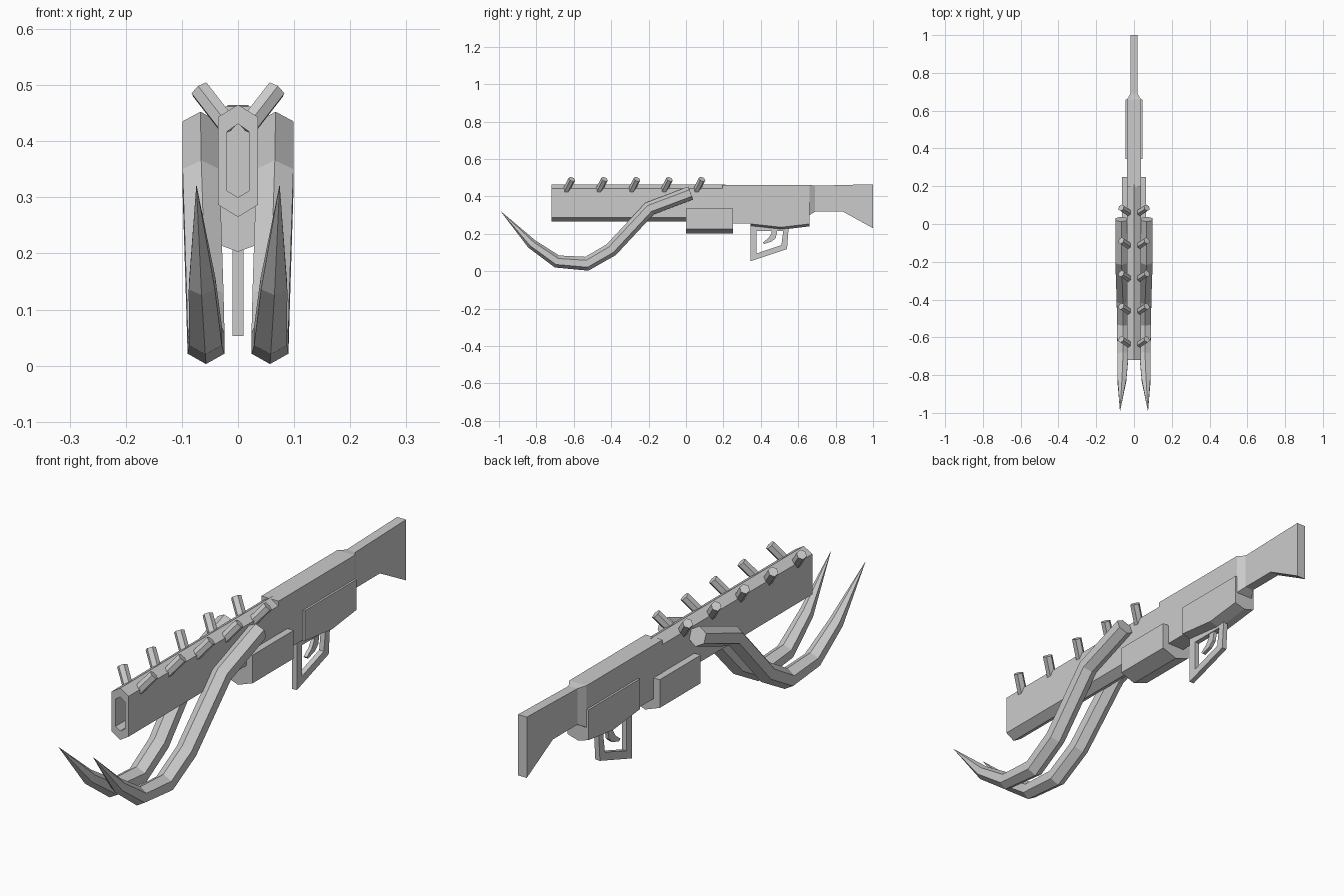
import bpy, bmesh, math
from mathutils import Vector

cube = bpy.data.objects.get("Cube")
if cube:
    bpy.data.objects.remove(cube)

grey = bpy.data.materials.new("plain_grey")
grey.use_nodes = True
GREY = (0.6, 0.6, 0.6, 1)
grey.diffuse_color = GREY
grey.node_tree.nodes["Principled BSDF"].inputs["Base Color"].default_value = GREY


def loft(name, rings, closed=False):
    """Skin a run of equal-sized rings; cap both ends, or join them when closed."""
    bm = bmesh.new()
    loops = [[bm.verts.new(p) for p in ring] for ring in rings]
    pairs = list(zip(loops, loops[1:]))
    if closed:
        pairs.append((loops[-1], loops[0]))
    else:
        bm.faces.new(loops[0])
        bm.faces.new(loops[-1])
    n = len(loops[0])
    for a, b in pairs:
        for i in range(n):
            j = (i + 1) % n
            bm.faces.new((a[i], a[j], b[j], b[i]))
    bmesh.ops.remove_doubles(bm, verts=bm.verts, dist=1e-5)
    bmesh.ops.recalc_face_normals(bm, faces=bm.faces)
    mesh = bpy.data.meshes.new(name)
    bm.to_mesh(mesh)
    bm.free()
    mesh.materials.append(grey)
    ob = bpy.data.objects.new(name, mesh)
    bpy.context.collection.objects.link(ob)
    return ob


def tall_hex(y, hw, low, low_side, high_side, high):
    """Upright six-sided section with points at top and bottom."""
    return [(0, y, low), (hw, y, low_side), (hw, y, high_side),
            (0, y, high), (-hw, y, high_side), (-hw, y, low_side)]


def keel(y, hw, low, low_side, high):
    """Flat-topped section with a V-shaped underside."""
    return [(0, y, low), (hw, y, low_side), (hw, y, high),
            (-hw, y, high), (-hw, y, low_side)]


def hex_tube(name, path, radii):
    """Six-sided tube along a path, with a point uppermost."""
    pts = [Vector(p) for p in path]
    rings = []
    for i, (p, r) in enumerate(zip(pts, radii)):
        t = (pts[min(i + 1, len(pts) - 1)] - pts[max(i - 1, 0)]).normalized()
        side = t.cross(Vector((0, 0, 1))).normalized()
        up = side.cross(t)
        rings.append([p + r * (math.cos(a) * up + math.sin(a) * side)
                      for a in (k * math.pi / 3 for k in range(6))])
    return loft(name, rings)


# Barrel with a recessed bore
outer = (0.036, 0.265, 0.287, 0.443, 0.465)
bore = (0.02, 0.30, 0.312, 0.417, 0.431)
loft("barrel", [tall_hex(0.21, *outer), tall_hex(-0.72, *outer),
                tall_hex(-0.72, *bore), tall_hex(-0.45, *bore)])

# Receiver running into the wrist and flared stock: y, half width, bottom, top
sections = [(0.195, 0.037, 0.255, 0.462), (0.66, 0.037, 0.255, 0.462),
            (0.66, 0.037, 0.3, 0.462), (0.69, 0.019, 0.318, 0.457),
            (0.84, 0.019, 0.318, 0.461), (1.0, 0.019, 0.23, 0.465)]
loft("receiver_and_stock", [[(-w, y, lo), (w, y, lo), (w, y, hi), (-w, y, hi)]
                            for y, w, lo, hi in sections])

# Fore-end box and magazine housing
loft("fore_end", [keel(y, 0.063, 0.203, 0.226, 0.335) for y in (0, 0.25)])
loft("magazine_housing", [keel(y, 0.045, z, z + 0.013, 0.37)
                          for y, z in ((0.345, 0.24), (0.51, 0.222), (0.66, 0.24))])

# Trigger guard: an outer and an inner outline given thickness
outline = [(0.345, 0.25), (0.345, 0.053), (0.54, 0.118), (0.55, 0.25)]
opening = [(0.378, 0.215), (0.378, 0.095), (0.51, 0.14), (0.52, 0.215)]
loft("trigger_guard", [[(x, y, z) for y, z in line] for x, line in
                       ((-0.01, outline), (0.01, outline), (0.01, opening), (-0.01, opening))],
     closed=True)

# Curved trigger
curve = [(0.475, 0.235, 0.014), (0.468, 0.19, 0.012), (0.45, 0.168, 0.009), (0.415, 0.15, 0.004)]
loft("trigger", [[(-0.007, y - r, z + r), (0.007, y - r, z + r),
                  (0.007, y + r, z - r), (-0.007, y + r, z - r)] for y, z, r in curve])

# Tusks and top spikes, mirrored left and right
tusk = [(0.074, -0.99, 0.32), (0.064, -0.825, 0.146), (0.058, -0.69, 0.052),
        (0.057, -0.53, 0.04), (0.059, -0.40, 0.115), (0.066, -0.195, 0.335),
        (0.067, 0.025, 0.418)]
tusk_radii = [0.0005, 0.027, 0.034, 0.038, 0.038, 0.038, 0.037]
for label, s in (("left", 1), ("right", -1)):
    hex_tube(label + "_tusk", [(s * x, y, z) for x, y, z in tusk], tusk_radii)
    for i in range(5):
        y = -0.61 + 0.174 * i
        hex_tube(f"{label}_spike_{i + 1}",
                 [(s * 0.016, y - 0.034, 0.425), (s * 0.068, y, 0.492)], [0.019, 0.019])
